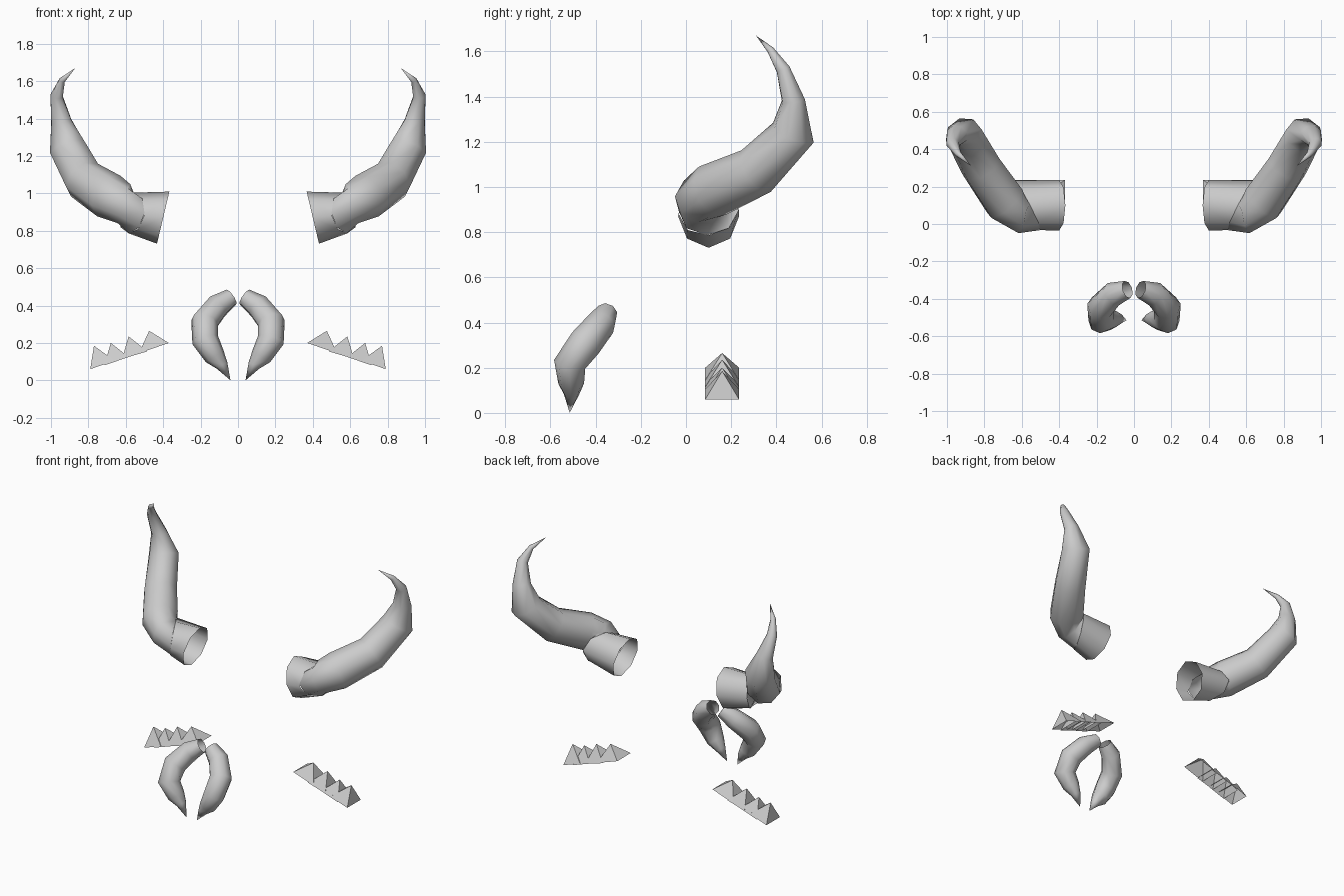
import bpy
import bmesh
from math import cos, sin, pi
from mathutils import Vector

if "Cube" in bpy.data.objects:
    bpy.data.objects.remove(bpy.data.objects["Cube"])


def finish(name, bm, smooth):
    """Turn a bmesh into an object mirrored across x = 0."""
    bmesh.ops.recalc_face_normals(bm, faces=bm.faces)
    me = bpy.data.meshes.new(name)
    bm.to_mesh(me)
    bm.free()
    for p in me.polygons:
        p.use_smooth = smooth
    ob = bpy.data.objects.new(name, me)
    bpy.context.collection.objects.link(ob)
    mod = ob.modifiers.new("mirror", 'MIRROR')
    mod.use_mirror_merge = False
    return ob


def sweep(name, path, sides=8, normals=None, tip=True):
    """Open tube through (x, y, z, r_horizontal, r_vertical), optionally ending in a point."""
    normals = normals or {}
    pts = [Vector(p[:3]) for p in path]
    bm = bmesh.new()
    rings, u, last = [], None, None
    for i, p in enumerate(path):
        if tip and i == len(path) - 1:
            rings.append([bm.verts.new(pts[i])])
            break
        a = pts[i] - pts[i - 1] if i else Vector()
        b = pts[i + 1] - pts[i] if i + 1 < len(pts) else Vector()
        n = Vector(normals[i]) if i in normals else a.normalized() + b.normalized()
        n.normalize()
        # carry the ring frame along the path without twisting
        if u is None:
            u = Vector((0, 0, 1)).cross(n).normalized()
        else:
            u = last.rotation_difference(n) @ u
        v = n.cross(u)
        last = n
        rings.append([bm.verts.new(pts[i] + u * p[3] * cos(t) + v * p[4] * sin(t))
                      for t in (2 * pi * k / sides for k in range(sides))])
    for r, s in zip(rings, rings[1:]):
        for k in range(sides):
            j = (k + 1) % sides
            if len(s) == 1:
                bm.faces.new((r[k], r[j], s[0]))
            else:
                bm.faces.new((r[k], r[j], s[j], s[k]))
    return finish(name, bm, True)


# Flared cuffs at the horn roots
joint = (0.57, 0.10, 0.895, 0.15, 0.11)
joint_normal = (0.87, -0.46, 0.12)
sweep("horn_cuff", [(0.40, 0.10, 0.87, 0.135, 0.143), joint],
      normals={0: (0.97, 0, 0.23), 1: joint_normal}, tip=False)

# Large curved horns
sweep("horn", [
    joint,
    (0.61, 0.06, 0.945, 0.11, 0.11),
    (0.69, 0.12, 0.985, 0.12, 0.125),
    (0.82, 0.31, 1.07, 0.11, 0.115),
    (0.91, 0.475, 1.24, 0.10, 0.105),
    (0.945, 0.475, 1.385, 0.052, 0.06),
    (0.97, 0.43, 1.52, 0.032, 0.036),
    (0.94, 0.375, 1.605, 0.017, 0.017),
    (0.87, 0.31, 1.67, 0, 0),
], normals={0: joint_normal, 1: (0.95, 0.1, 0.3)})

# Small hooked tusks
sweep("tusk", [
    (0.035, -0.35, 0.445, 0.048, 0.048),
    (0.11, -0.375, 0.395, 0.067, 0.067),
    (0.178, -0.445, 0.31, 0.075, 0.075),
    (0.175, -0.515, 0.215, 0.072, 0.072),
    (0.125, -0.508, 0.13, 0.057, 0.057),
    (0.085, -0.507, 0.08, 0.033, 0.033),
    (0.04, -0.515, 0.0, 0, 0),
])

# Rows of open-bottomed spikes: inner base edge, outer base edge, apex (x, z)
bm = bmesh.new()
for inner, outer, apex in [
    ((0.37, 0.20), (0.53, 0.145), (0.475, 0.265)),
    ((0.485, 0.155), (0.62, 0.115), (0.585, 0.235)),
    ((0.585, 0.125), (0.715, 0.08), (0.68, 0.20)),
    ((0.66, 0.105), (0.79, 0.06), (0.77, 0.185)),
]:
    base = [bm.verts.new((p[0], y, p[1])) for p, y in
            ((inner, 0.085), (outer, 0.085), (outer, 0.235), (inner, 0.235))]
    top = bm.verts.new((apex[0], 0.16, apex[1]))
    for k in range(4):
        bm.faces.new((base[k], base[(k + 1) % 4], top))
finish("spike_row", bm, False)
